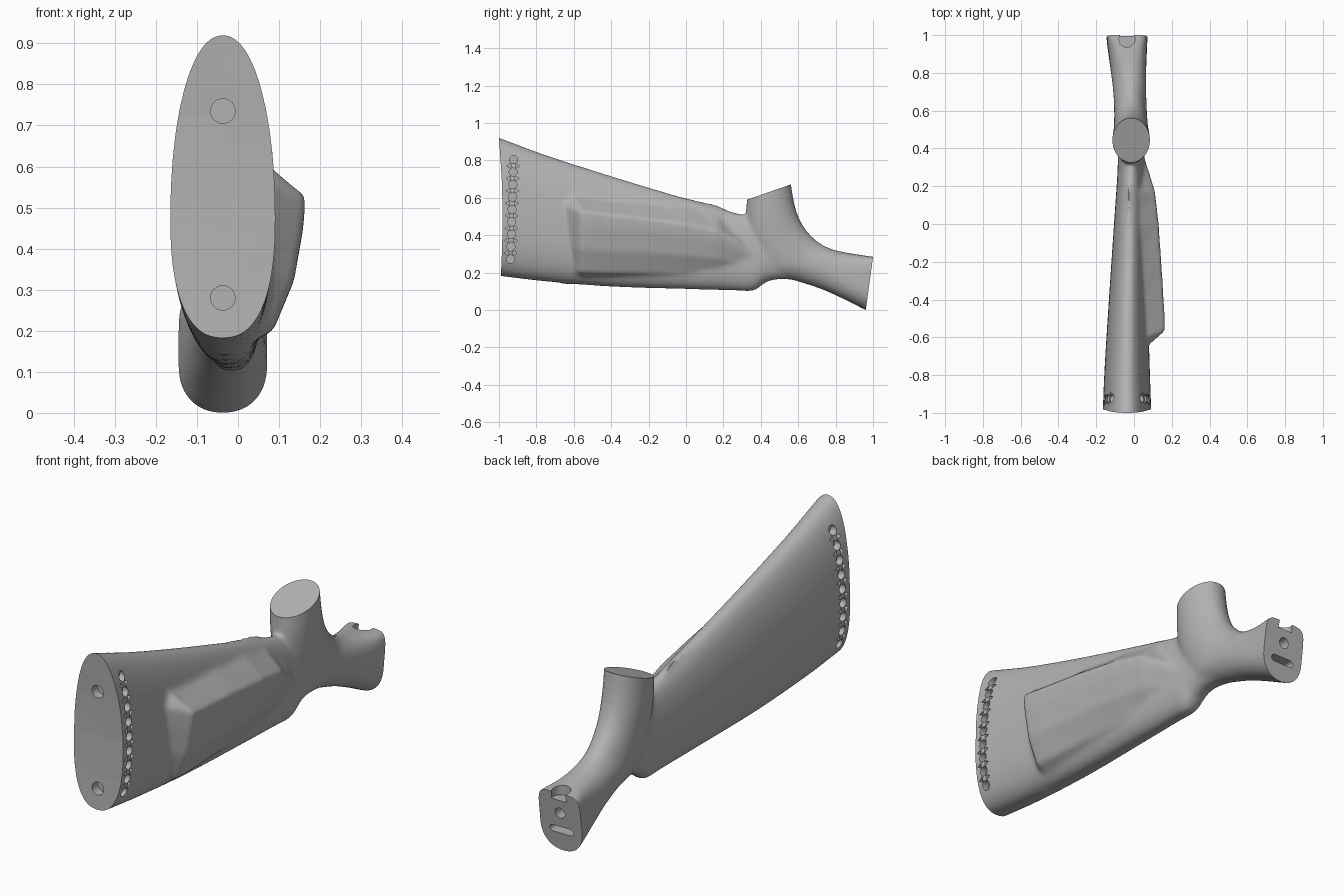
import bpy
import bmesh
from math import cos, sin, tau, copysign
from mathutils import Vector

cube = bpy.data.objects.get("Cube")
if cube:
    bpy.data.objects.remove(cube, do_unlink=True)

grey = bpy.data.materials.new("matte_grey")
grey.use_nodes = True
colour = (0.45, 0.45, 0.45, 1)
grey.diffuse_color = colour
grey.node_tree.nodes["Principled BSDF"].inputs["Base Color"].default_value = colour

MID = -0.037  # side offset of the butt and grip axis


def power(value, n):
    return copysign(abs(value) ** (2 / n), value)


def resample(rows, steps=4):
    """Smooth interpolation through rows of section values."""
    out = []
    for i in range(len(rows) - 1):
        p, q = rows[i], rows[i + 1]
        o = rows[max(i - 1, 0)]
        r = rows[min(i + 2, len(rows) - 1)]
        for k in range(steps):
            t = k / steps
            out.append([b + t * ((c - a) + t * ((2*a - 5*b + 4*c - d) + t * (3*b - 3*c + d - a))/1) / 2
                        for a, b, c, d in zip(o, p, q, r)])
    return out + [rows[-1]]


def section(row, count=40):
    """Egg-shaped ring between a low point and a high point."""
    ay, az, by, bz, half, cx, mid, n_top, n_low = row
    ring = []
    for i in range(count):
        c, s = cos(tau * i / count), sin(tau * i / count)
        n = n_top if s > 0 else n_low
        v = mid + (1 - mid if s > 0 else mid) * power(s, n)
        ring.append(Vector((cx + half * power(c, n), ay + (by - ay) * v, az + (bz - az) * v)))
    return ring


def loft(bm, rings):
    loops = [[bm.verts.new(p) for p in ring] for ring in rings]
    n = len(loops[0])
    for a, b in zip(loops, loops[1:]):
        for i in range(n):
            j = (i + 1) % n
            bm.faces.new((a[i], a[j], b[j], b[i]))
    bm.faces.new(loops[0][::-1])
    bm.faces.new(loops[-1])


def prism(bm, ring, vec):
    loft(bm, [ring, [p + Vector(vec) for p in ring]])


def circle(centre, r, u, v, count=20, stretch=0.0):
    """Circle in the plane of u and v, optionally stretched into a slot."""
    u, v, ring = Vector(u), Vector(v), []
    for i in range(count):
        c, s = cos(tau * (i + 0.5) / count), sin(tau * (i + 0.5) / count)
        ring.append(Vector(centre) + u * (r * c + copysign(stretch, c)) + v * r * s)
    return ring


def make(name, bm):
    bmesh.ops.recalc_face_normals(bm, faces=bm.faces)
    mesh = bpy.data.meshes.new(name)
    bm.to_mesh(mesh)
    bm.free()
    obj = bpy.data.objects.new(name, mesh)
    bpy.context.collection.objects.link(obj)
    return obj


X, Y, Z = (1, 0, 0), (0, 1, 0), (0, 0, 1)
body = bmesh.new()

# Butt half: y, bottom, top, half width, side offset
butt = [(-1.06, .19, .94, .13, MID), (-.98, .18, .915, .128, MID),
        (-.75, .153, .83, .119, -.036), (-.4, .125, .717, .103, -.03),
        (0, .112, .597, .085, -.021), (.25, .105, .525, .073, -.016),
        (.36, .103, .50, .07, -.015), (.42, .145, .48, .068, -.015),
        (.48, .163, .44, .065, -.015), (.56, .163, .38, .06, -.015)]
loft(body, [section(r) for r in resample(
    [(y, b, y, t, h, cx, .4, 2.1, 2.4) for y, b, t, h, cx in butt])])

# Post and grip: one swept tube from the post top down to the rear end
grip = [(.32, .70, .555, .77, .10, -.015, .5, 2, 2),
        (.325, .59, .562, .67, .10, -.015, .5, 2, 2),
        (.32, .50, .59, .53, .098, -.015, .5, 2, 2),
        (.34, .36, .64, .43, .092, -.016, .5, 2, 2),
        (.43, .20, .72, .355, .087, -.018, .5, 2, 2),
        (.58, .158, .80, .32, .087, -.022, .5, 2.2, 2),
        (.72, .113, .87, .305, .092, -.028, .46, 2.8, 2.1),
        (.84, .06, .93, .295, .10, -.033, .43, 4, 2.2),
        (.96, 0, 1.0, .285, .108, MID, .4, 7, 2.2),
        (1.02, -.022, 1.06, .275, .11, MID, .4, 7, 2.2)]
loft(body, [section(r) for r in resample(grip)])

# Raised cheek panel on the left side: y, ridge x, ridge z
cheek = [(-.665, .04, .57), (-.635, .085, .555), (-.565, .165, .53), (-.5, .164, .52),
         (-.25, .149, .493), (0, .132, .46), (.17, .113, .425), (.28, .08, .36), (.42, .035, .25)]
rings = []
for y, x, z in cheek:
    low = .135
    h = z - low
    rings.append([Vector(p) for p in (
        (-.03, y, z + .14), (x, y, z), (x - .006, y, low + .8 * h),
        (x - .028, y, low + .48 * h), (x - .078, y, low + .17 * h), (-.03, y, low))])
loft(body, rings)
stock = make("stock_body", body)

# Trimmers: curved butt face, slanted post top, slanted grip end
trim = bmesh.new()
outlines = [
    [(-1.2, 1.1), (-1.003, 1.1), (-1, .92), (-.986, .72), (-.98, .53), (-.983, .34), (-.99, .18),
     (-1, 0), (-1.2, 0)],
    [(.28, .574), (.62, .692), (.62, .95), (.28, .95)],
    [(.953, -.06), (1.007, .335), (1.2, .335), (1.2, -.06)]]
for pts in outlines:
    prism(trim, [Vector((-.4, y, z)) for y, z in pts], (.8, 0, 0))
trimmer = make("trim_cutter", trim)

# Pockets: two screw holes in the butt, notch, hole and slot in the grip end
holes = bmesh.new()
for z in (.28, .735):
    prism(holes, circle((MID, -1.03, z), .03, X, Z), (0, .085, 0))
prism(holes, circle((MID, .978, .248), .042, X, Y), (0, 0, .1))
prism(holes, circle((MID, .93, .185), .025, X, Z), (0, .12, 0))
prism(holes, circle((MID, .92, .10), .016, X, Z, stretch=.045), (0, .12, 0))

# Row of vent pockets with paired triangles, mirrored on both sides
for side in (-1, 1):
    def pocket(y, z, r, count, facing=Y, across=Z):
        d = (z - .468) / (.43 if z > .468 else .288)
        n = 2.1 if z > .468 else 2.4
        width = .126 * (1 - abs(d) ** n) ** (1 / n)
        start = (MID + side * (width - .028), y, z)
        prism(holes, circle(start, r, facing, across, count), (side * .12, 0, 0))

    for i in range(9):
        y, z = -.938 + .002 * i, .272 + .0665 * i
        pocket(y, z, .022, 16)
        if i < 8:
            for way in (-1, 1):
                # three-sided pocket with its tip towards the row
                s = .5 * way
                c = .866 * way
                pocket(y + way * .02, z + .033, .015, 3, (0, s, c), (0, c, -s))
pockets = make("pocket_cutter", holes)

# Blend the parts into one skin, then cut the crisp faces
remesh = stock.modifiers.new("Blend", "REMESH")
remesh.mode = "VOXEL"
remesh.voxel_size = 0.01
relax = stock.modifiers.new("Relax", "SMOOTH")
relax.factor = 0.5
relax.iterations = 14
for cutter in (trimmer, pockets):
    cutter.hide_render = True
    cut = stock.modifiers.new("Cut", "BOOLEAN")
    cut.operation = "DIFFERENCE"
    cut.solver = "EXACT"
    cut.object = cutter

graph = bpy.context.evaluated_depsgraph_get()
final = bpy.data.meshes.new_from_object(stock.evaluated_get(graph))
stock.modifiers.clear()
stock.data = final
final.materials.clear()
final.materials.append(grey)
for cutter in (trimmer, pockets):
    bpy.data.objects.remove(cutter, do_unlink=True)

for obj in bpy.context.selected_objects:
    obj.select_set(False)
stock.select_set(True)
bpy.context.view_layer.objects.active = stock
bpy.ops.object.shade_smooth_by_angle(angle=0.6)
